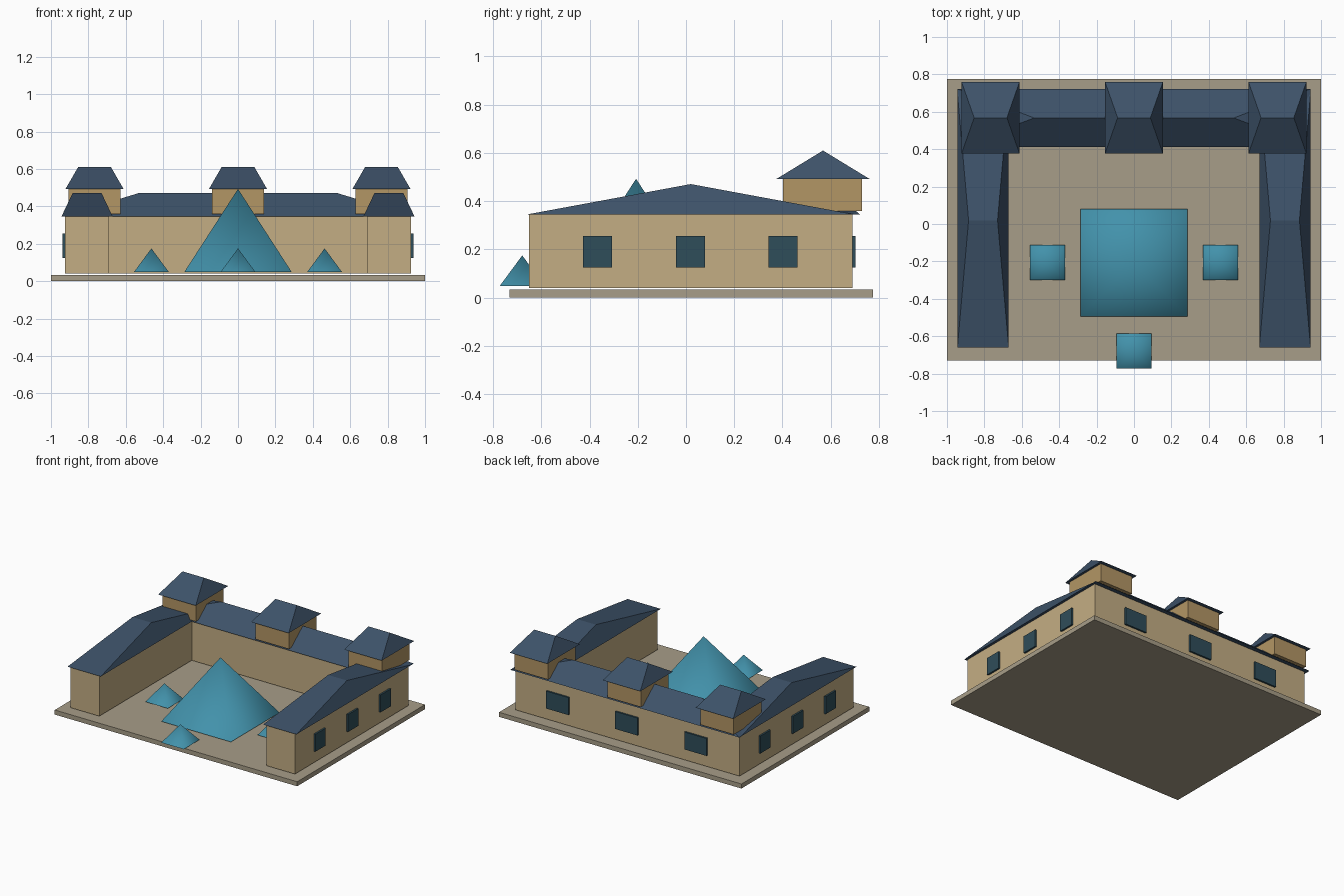
import bpy, bmesh

if "Cube" in bpy.data.objects:
    bpy.data.objects.remove(bpy.data.objects["Cube"])


def material(name, rgb):
    m = bpy.data.materials.new(name)
    m.diffuse_color = (*rgb, 1)
    m.use_nodes = True
    m.node_tree.nodes["Principled BSDF"].inputs["Base Color"].default_value = m.diffuse_color
    return m


STONE = material("paving", (0.39, 0.34, 0.246))
WALL = material("sandstone", (0.55, 0.42, 0.23))
TOWER = material("dark_sandstone", (0.45, 0.305, 0.13))
SLATE = material("slate", (0.047, 0.084, 0.14))
GLASS = material("glass", (0.055, 0.287, 0.407))
PANE = material("window_glass", (0.028, 0.074, 0.10))


def finish(bm, name, mat):
    bmesh.ops.recalc_face_normals(bm, faces=bm.faces)
    me = bpy.data.meshes.new(name)
    bm.to_mesh(me)
    bm.free()
    me.materials.append(mat)
    ob = bpy.data.objects.new(name, me)
    bpy.context.collection.objects.link(ob)
    return ob


def box(name, mat, cx, cy, hx, hy, z0, z1):
    bm = bmesh.new()
    bmesh.ops.create_cube(bm, size=2)
    for v in bm.verts:
        v.co = (cx + v.co.x * hx, cy + v.co.y * hy, z1 if v.co.z > 0 else z0)
    return finish(bm, name, mat)


def hip_roof(name, cx, cy, hx, hy, z0, z1):
    # rectangle rising to a ridge that runs along x
    bm = bmesh.new()
    a, b, c, d = [bm.verts.new((cx + sx * hx, cy + sy * hy, z0))
                  for sx, sy in ((-1, -1), (1, -1), (1, 1), (-1, 1))]
    left, right = [bm.verts.new((cx + s * hx * 0.565, cy, z1)) for s in (-1, 1)]
    for f in ((a, b, right, left), (c, d, left, right), (b, c, right), (d, a, left), (d, c, b, a)):
        bm.faces.new(f)
    return finish(bm, name, SLATE)


def pyramid(name, cx, cy, h, z0, z1):
    bm = bmesh.new()
    base = [bm.verts.new((cx + sx * h, cy + sy * h, z0))
            for sx, sy in ((-1, -1), (1, -1), (1, 1), (-1, 1))]
    top = bm.verts.new((cx, cy, z1))
    for i in range(4):
        bm.faces.new((base[i], base[(i + 1) % 4], top)).smooth = True
    bm.faces.new(base[::-1])
    return finish(bm, name, GLASS)


# courtyard slab
box("plaza", STONE, 0, 0.022, 1, 0.753, 0, 0.034)

# rear range
box("rear_range", WALL, 0, 0.565, 0.925, 0.125, 0.04, 0.345)
hip_roof("rear_roof", 0, 0.567, 0.944, 0.155, 0.345, 0.47)
for x in (-0.57, 0, 0.57):
    box("rear_window", PANE, x, 0.695, 0.092, 0.008, 0.125, 0.255)

# side wings
for s in (-1, 1):
    box("wing", WALL, s * 0.807, 0.02, 0.118, 0.67, 0.04, 0.345)
    hip_roof("wing_roof", s * 0.807, 0.02, 0.137, 0.68, 0.345, 0.471)
    for y in (-0.367, 0.018, 0.402):
        box("wing_window", PANE, s * 0.93, y, 0.008, 0.06, 0.125, 0.255)

# roof pavilions
for x in (-0.767, 0, 0.767):
    box("pavilion", TOWER, x, 0.566, 0.138, 0.164, 0.36, 0.493)
    hip_roof("pavilion_roof", x, 0.568, 0.155, 0.192, 0.493, 0.61)

# glass pyramids
pyramid("main_pyramid", 0, -0.207, 0.287, 0.049, 0.493)
for x, y in ((-0.463, -0.206), (0.463, -0.206), (0, -0.679)):
    pyramid("small_pyramid", x, y, 0.093, 0.049, 0.175)
